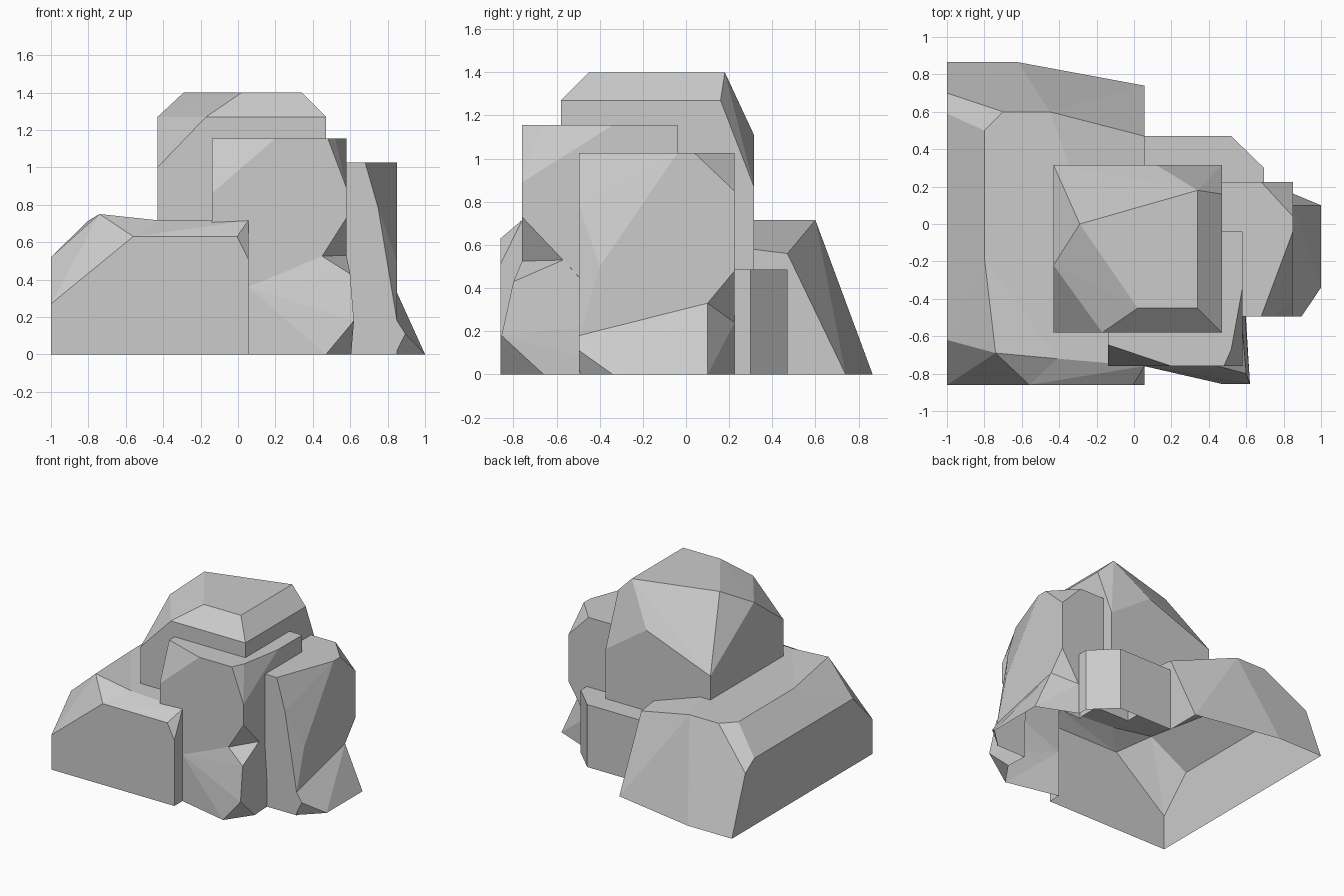
import bpy, bmesh


def rock(name, foot, upper):
    """Faceted boulder: convex hull of a ground footprint and upper corners."""
    bm = bmesh.new()
    for p in [(x, y, 0) for x, y in foot] + upper:
        bm.verts.new(p)
    res = bmesh.ops.convex_hull(bm, input=bm.verts[:])
    junk = {v for v in res["geom_interior"] + res["geom_unused"]
            if isinstance(v, bmesh.types.BMVert)}
    bmesh.ops.delete(bm, geom=list(junk), context='VERTS')
    bmesh.ops.dissolve_limit(bm, angle_limit=0.02, verts=bm.verts[:], edges=bm.edges[:])
    bmesh.ops.recalc_face_normals(bm, faces=bm.faces[:])
    me = bpy.data.meshes.new(name)
    bm.to_mesh(me)
    bm.free()
    ob = bpy.data.objects.new(name, me)
    bpy.context.collection.objects.link(ob)
    return ob


rocks = []

# Long low boulder on the left, with a raised front corner
rocks.append(rock("left_boulder",
     [(-1, -.86), (.055, -.86), (.055, .74), (-.62, .865), (-1, .865)],
     [(-1, -.86, .27), (-.56, -.86, .63), (-.005, -.86, .63), (.055, -.86, .51),
      (.055, -.76, .715), (-.41, -.72, .715), (-.69, -.6, .715),
      (-1, -.62, .52), (-.8, -.18, .715), (-.8, .5, .715), (-.7, .6, .715),
      (-.45, .6, .715), (.055, .47, .56), (-1, .59, .52), (-1, .70, .445)]))
rocks.append(rock("left_peak",
     [(-1, -.86), (-.56, -.86), (-.56, -.62), (-1, -.62)],
     [(-1, -.86, .27), (-.56, -.86, .63), (-.74, -.69, .75), (-.69, -.6, .715),
      (-.41, -.72, .715), (-1, -.62, .52), (-.8, -.18, .715)]))

# Tall central boulder
rocks.append(rock("central_boulder",
     [(-.43, -.58), (.47, -.58), (.47, .315), (-.43, .315)],
     [(-.29, 0, 1.4), (.34, .18, 1.4), (.34, -.45, 1.4), (.02, -.45, 1.4),
      (-.17, -.58, 1.27), (.47, -.58, 1.27), (-.43, -.58, 1.0), (-.43, -.22, 1.27),
      (.47, .16, 1.27), (.47, .315, .87), (.12, .315, 1.11), (-.43, .315, .9)]))

# Front boulder, undercut at its right corner, standing in a flared foot
rocks.append(rock("front_boulder",
     [(-.14, -.76), (.117, -.76), (.58, -.067), (.58, -.04), (-.14, -.04)],
     [(-.14, -.645, 1.155), (.2, -.76, 1.155), (.48, -.76, 1.155), (.52, -.67, 1.155),
      (.58, -.34, 1.155), (.58, -.04, 1.155), (-.14, -.04, 1.155), (-.14, -.76, .86),
      (.58, -.76, .89), (.58, -.76, .73)]))
rocks.append(rock("front_foot",
     [(.055, -.76), (.47, -.855), (.605, -.66), (.58, -.49), (.58, -.2), (.055, -.4)],
     [(.055, -.76, .36), (.62, -.855, .18), (.60, -.80, .43), (.45, -.76, .525),
      (.58, -.57, .53), (.58, -.3, .24)]))

# Right boulder, undercut at its back corner, standing in a flared foot
rocks.append(rock("right_boulder",
     [(.2, -.495), (.85, -.495), (.85, -.175), (.55, .225), (.2, .225)],
     [(.2, -.495, 1.025), (.68, -.495, 1.025), (.85, -.04, 1.025), (.85, .04, 1.025),
      (.68, .225, 1.025), (.2, .225, 1.025), (.85, .225, .85), (.85, .225, .48),
      (.75, -.495, .78), (.85, -.40, .5), (.85, -.495, .18)]))
rocks.append(rock("right_foot",
     [(.84, -.495), (1, -.34), (1, .1), (.7, .225), (.5, .225), (.5, -.495)],
     [(.85, -.495, .18), (.895, -.495, .11), (.85, .1, .33), (.7, .225, .24),
      (.5, .225, .24), (.5, -.495, .18)]))

# Low flat-topped block at the back
block = [(0, 0), (.695, 0), (.695, .3), (.52, .47), (0, .47)]
rocks.append(rock("back_block", block, [(x, y, .485) for x, y in block]))

# Fuse the boulders into one shell
cluster = rocks[0]
cluster.name = "rock_cluster"
bpy.context.view_layer.objects.active = cluster
for other in rocks[1:]:
    mod = cluster.modifiers.new("fuse", 'BOOLEAN')
    mod.operation, mod.solver, mod.object = 'UNION', 'EXACT', other
    bpy.ops.object.modifier_apply(modifier=mod.name)
    bpy.data.objects.remove(other)

# Open the underside
bm = bmesh.new()
bm.from_mesh(cluster.data)
under = [f for f in bm.faces if all(v.co.z < 0.001 for v in f.verts)]
bmesh.ops.delete(bm, geom=under, context='FACES')
bm.to_mesh(cluster.data)
bm.free()
